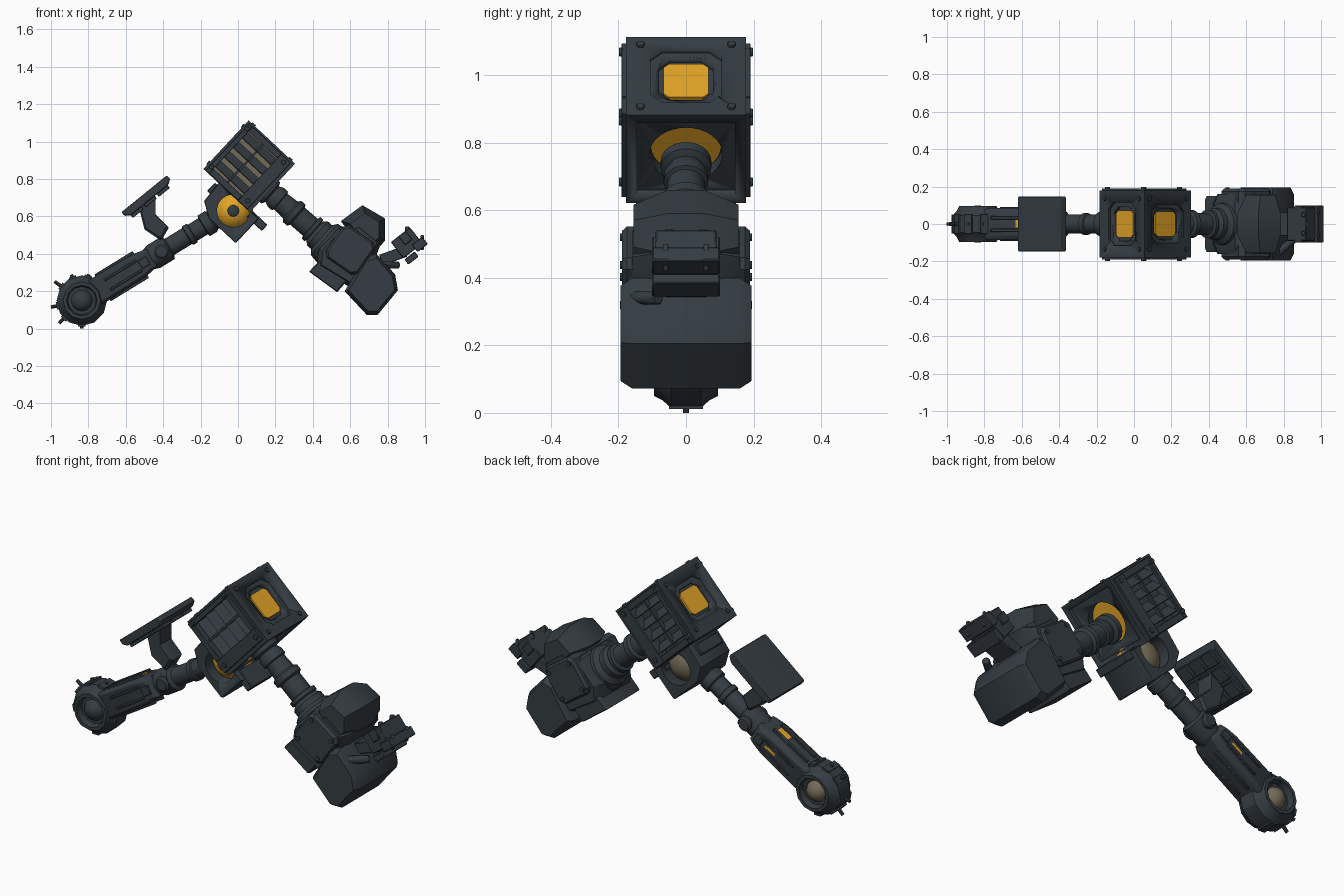
import bpy, bmesh
from math import radians, cos, sin, pi
from mathutils import Matrix, Vector

cube = bpy.data.objects.get("Cube")
if cube:
    bpy.data.objects.remove(cube, do_unlink=True)


def material(name, rgb):
    m = bpy.data.materials.new(name)
    m.use_nodes = True
    m.diffuse_color = (*rgb, 1)
    bsdf = next(n for n in m.node_tree.nodes if n.type == 'BSDF_PRINCIPLED')
    bsdf.inputs["Base Color"].default_value = (*rgb, 1)
    return m


SLATE = material("slate metal", (0.035, 0.046, 0.055))
AMBER = material("amber glow", (0.76, 0.37, 0.02))
TAN = material("tan lens", (0.17, 0.145, 0.095))
I = Matrix.Identity(4)
ALONG_Y = Matrix.Rotation(pi / 2, 4, 'Z')


def frame(x, z, deg, y=0):
    return Matrix.Translation((x, y, z)) @ Matrix.Rotation(-radians(deg), 4, 'Y')


def move(x, y, z):
    return Matrix.Translation((x, y, z))


def skin(bm, rings):
    # Joins successive rings of points into a closed solid
    vs = [[bm.verts.new(p) for p in r] for r in rings]
    n = len(vs[0])
    faces = [bm.faces.new(vs[0]), bm.faces.new(vs[-1][::-1])]
    for a, b in zip(vs, vs[1:]):
        for i in range(n):
            j = (i + 1) % n
            faces.append(bm.faces.new((a[i], b[i], b[j], a[j])))
    bmesh.ops.recalc_face_normals(bm, faces=faces)


def prism(bm, M, pts, half, chamfer=0, scale=1.0):
    # Extrudes an x-z outline along y, with optional tapered ends
    cx = sum(p[0] for p in pts) / len(pts)
    cz = sum(p[1] for p in pts) / len(pts)
    levels = [(-half, scale), (half, scale)]
    if chamfer:
        levels[1:1] = [(chamfer - half, 1), (half - chamfer, 1)]
    skin(bm, [[M @ Vector((cx + (x - cx) * s, y, cz + (z - cz) * s)) for x, z in pts]
              for y, s in levels])


def box(bm, M, loc, size):
    bmesh.ops.create_cube(bm, size=1, matrix=M @ move(*loc) @ Matrix.Diagonal((*size, 1)))


def lathe(bm, M, profile, seg=32):
    # Turns (distance, radius) pairs about local x
    skin(bm, [[M @ Vector((t, r * cos(2 * pi * k / seg), r * sin(2 * pi * k / seg)))
               for k in range(seg)] for t, r in profile])


def octagon(w, h, c):
    return [(w, h - c), (w - c, h), (c - w, h), (-w, h - c),
            (-w, c - h), (c - w, -h), (w - c, -h), (w, c - h)]


def finish(bm, name, mat=SLATE, bevel=0):
    me = bpy.data.meshes.new(name)
    bm.to_mesh(me)
    bm.free()
    me.materials.append(mat)
    ob = bpy.data.objects.new(name, me)
    bpy.context.collection.objects.link(ob)
    bpy.ops.object.select_all(action='DESELECT')
    ob.select_set(True)
    bpy.context.view_layer.objects.active = ob
    if bevel:
        b = ob.modifiers.new("bevel", 'BEVEL')
        b.width, b.segments = bevel, 1
    bpy.ops.object.shade_smooth_by_angle(angle=radians(30))
    return ob


def cut(ob, bm):
    cutter = finish(bm, "cutter")
    cutter.hide_render = True
    mod = ob.modifiers.new("cut", 'BOOLEAN')
    mod.operation, mod.object, mod.solver = 'DIFFERENCE', cutter, 'EXACT'
    bpy.context.view_layer.objects.active = ob
    bpy.ops.object.modifier_apply(modifier=mod.name)
    bpy.data.objects.remove(cutter, do_unlink=True)


def new():
    return bmesh.new()


# Main housing, with recessed windows, side vents and a round socket
B = frame(0.06, 0.868, 47)
bm = new()
box(bm, B, (0, 0, 0), (0.355, 0.356, 0.34))
housing = finish(bm, "main_housing")
FACES = [B @ move(0.1775, 0, 0) @ Matrix.Rotation(-pi / 2, 4, 'Z'),
         B @ move(0, 0, 0.17) @ Matrix.Rotation(pi / 2, 4, 'X')]
for F in FACES:
    for w, h, d in ((0.105, 0.115, 0.014), (0.08, 0.09, 0.03)):
        bm = new()
        prism(bm, F, octagon(w, h, 0.035), d)
        cut(housing, bm)
for s in (-1, 1):
    bm = new()
    box(bm, B, (0, s * 0.178, 0.025), (0.28, 0.09, 0.21))
    cut(housing, bm)
bm = new()
box(bm, B, (0, 0, -0.17), (0.29, 0.29, 0.04))
cut(housing, bm)
DOWN = B @ Matrix.Rotation(pi / 2, 4, 'Y')
bm = new()
lathe(bm, DOWN, [(0.11, 0.108), (0.2, 0.108)])
cut(housing, bm)

bm = new()
for F in FACES:
    prism(bm, F @ move(0, -0.026, 0), octagon(0.066, 0.072, 0.015), 0.008)
finish(bm, "window_glass", AMBER)
bm = new()
lathe(bm, DOWN, [(0.107, 0.104), (0.115, 0.104)])
finish(bm, "socket_disc", AMBER)

# Side panels: tilted slats, frame bars and bolts, with tan backing in front
bm = new()
box(bm, B, (0, -0.137, 0.025), (0.28, 0.008, 0.21))
finish(bm, "vent_backing", TAN)
slats, trim = new(), new()
for s in (-1, 1):
    for i in range(4):
        S = B @ move(-0.105 + i * 0.07, s * 0.158, 0.025) @ Matrix.Rotation(s * -0.75, 4, 'Z')
        box(slats, S, (0, 0, 0), (0.055, 0.006, 0.21))
    box(slats, B, (0, s * 0.165, 0.025), (0.28, 0.02, 0.012))
    for z, h in ((0.143, 0.026), (-0.115, 0.07)):
        box(trim, B, (-0.005, s * 0.182, z), (0.34, 0.018, h))
    for x in (-0.157, 0.15):
        box(trim, B, (x, s * 0.182, 0.025), (0.034, 0.018, 0.21))
    for x in (-0.14, 0.14):
        for z in (-0.12, 0.145):
            lathe(trim, B @ move(x, s * 0.18, z) @ ALONG_Y, [(-0.018, 0.014), (0.018, 0.014)], 8)
for F in FACES:
    for x in (-0.135, 0.135):
        for z in (-0.135, 0.135):
            lathe(trim, F @ move(x, 0, z) @ ALONG_Y, [(-0.007, 0.013), (0.007, 0.013)], 8)
finish(slats, "vent_slats")
finish(trim, "side_trim", bevel=0.002)

# Cradle under the housing, with the ball that carries the long arm
bm = new()
prism(bm, B, [(-0.17, -0.228), (-0.345, -0.228), (-0.35, -0.222), (-0.35, -0.03),
              (-0.3, 0.05), (-0.17, 0.06)], 0.125, 0.008, 0.97)
cradle = finish(bm, "ball_cradle")
C = B @ move(-0.232, 0, -0.1)
bm = new()
lathe(bm, C @ ALONG_Y, [(-0.2, 0.087), (0.2, 0.087)])
cut(cradle, bm)
bm = new()
bmesh.ops.create_uvsphere(bm, u_segments=32, v_segments=16, radius=0.106, matrix=C)
ball = finish(bm, "cradle_ball", AMBER)
ball.data.materials.append(TAN)
for f in ball.data.polygons:
    f.material_index = int(f.center.y > 0)
bm = new()
lathe(bm, C @ ALONG_Y, [(-0.11, 0.018), (-0.104, 0.031), (-0.09, 0.031)])
box(bm, B, (-0.185, 0, -0.23), (0.045, 0.2, 0.11))
box(bm, B, (-0.22, 0, 0.06), (0.06, 0.18, 0.03))
finish(bm, "cradle_flanges", bevel=0.004)

# Long left-hand arm running down to the hub
L = frame(-0.835, 0.15, 31.5)
bm = new()
lathe(bm, L, [(0.42, 0.06), (0.45, 0.07), (0.54, 0.07), (0.55, 0.05), (0.66, 0.05),
              (0.665, 0.058), (0.69, 0.058), (0.695, 0.05), (0.76, 0.05), (0.765, 0.064),
              (0.81, 0.064), (0.82, 0.055), (0.86, 0.055)])
lathe(bm, L @ move(0.5, 0, 0) @ ALONG_Y, [(-0.085, 0.03), (-0.075, 0.04), (0.075, 0.04), (0.085, 0.03)], 16)
finish(bm, "long_arm_tube")
bm = new()
prism(bm, L, [(0.05, -0.075), (0.36, -0.07), (0.44, -0.055), (0.44, 0.055), (0.36, 0.07), (0.05, 0.075)],
      0.085, 0.025, 0.8)
for s in (-1, 1):
    for z in (-0.03, 0.03):
        box(bm, L, (0.26, s * 0.085, z), (0.2, 0.014, 0.014))
    for y in (-0.034, 0.034):
        box(bm, L, (0.25, y, s * 0.075), (0.24, 0.02, 0.018))
    box(bm, L, (0.39, s * 0.082, 0), (0.05, 0.02, 0.05))
finish(bm, "long_arm_casing", bevel=0.003)
bm = new()
box(bm, L, (0.32, 0.002, 0.0725), (0.075, 0.04, 0.006))
box(bm, L, (0.31, 0.0835, 0), (0.07, 0.006, 0.014))
finish(bm, "arm_light_slits", AMBER)

# Spiked hub: a grooved ring, dark front dome and tan rear lens
H = move(-0.835, 0, 0.15)
bm = new()
lathe(bm, H @ ALONG_Y, [(-0.06, 0.075), (-0.095, 0.082), (-0.095, 0.1), (-0.07, 0.112), (-0.045, 0.135),
                        (0.045, 0.135), (0.07, 0.112), (0.095, 0.1), (0.095, 0.082), (0.06, 0.075)], 12)
bmesh.ops.create_uvsphere(bm, u_segments=24, v_segments=12, radius=0.06, matrix=H @ move(0, -0.04, 0))
for a, r in ((75, 0.145), (112, 0.15), (145, 0.178), (192, 0.169), (225, 0.172), (270, 0.15)):
    lathe(bm, frame(-0.835, 0.15, a), [(0.1, 0.011), (r, 0.009)], 8)
    box(bm, frame(-0.835, 0.15, a), (0.127, 0, 0), (0.024, 0.1, 0.04))
finish(bm, "spiked_hub")
bm = new()
bmesh.ops.create_uvsphere(bm, u_segments=24, v_segments=12, radius=0.06, matrix=H @ move(0, 0.04, 0))
finish(bm, "hub_rear_lens", TAN)

# Flat panel on a forked post above the arm
bm = new()
prism(bm, I, [(-0.53, 0.65), (-0.44, 0.71), (-0.44, 0.61), (-0.37, 0.54), (-0.41, 0.47), (-0.5, 0.53)],
      0.05, 0.012, 0.85)
finish(bm, "panel_post")
P = frame(-0.49, 0.705, 39)
bm = new()
prism(bm, P, [(-0.155, 0.02), (0.155, 0.02), (0.16, -0.005), (0.13, -0.025), (-0.13, -0.025), (-0.155, -0.005)],
      0.148, 0.01, 0.96)
for x in (-0.09, 0, 0.09):
    for y in (-0.09, 0, 0.09):
        box(bm, P, (x, y, -0.03), (0.075, 0.075, 0.025))
finish(bm, "flat_panel", bevel=0.003)

# Short right-hand arm with stacked collars
R = frame(0.13, 0.765, -41)
bm = new()
lathe(bm, R, [(0.01, 0.05), (0.03, 0.075), (0.06, 0.075), (0.07, 0.055), (0.095, 0.066), (0.125, 0.066),
              (0.13, 0.055), (0.2, 0.06), (0.21, 0.075), (0.24, 0.075), (0.25, 0.06), (0.34, 0.06),
              (0.345, 0.076), (0.365, 0.076), (0.37, 0.065), (0.39, 0.085), (0.42, 0.085), (0.44, 0.11),
              (0.5, 0.12)])
finish(bm, "short_arm_tube")

# Head: core, crest, chin, rear block and square side plates
PARTS = (
    ("head_core", [(0.43, 0.42), (0.54, 0.54), (0.66, 0.56), (0.77, 0.47), (0.72, 0.34), (0.6, 0.22),
                   (0.42, 0.33)], 0.16, 0.05, 0.85),
    ("head_crest", [(0.55, 0.575), (0.665, 0.66), (0.785, 0.59), (0.785, 0.47), (0.7, 0.37)], 0.155, 0.1, 0.66),
    ("head_chin", [(0.57, 0.2), (0.69, 0.072), (0.745, 0.072), (0.855, 0.205), (0.84, 0.29), (0.74, 0.4),
                   (0.68, 0.38)], 0.194, 0.035, 0.86),
    ("head_rear_block", [(0.455, 0.385), (0.38, 0.305), (0.53, 0.195), (0.6, 0.275)], 0.15, 0.02, 0.92))
for name, pts, half, chamfer, scale in PARTS:
    bm = new()
    prism(bm, I, pts, half, chamfer, scale)
    finish(bm, name)
bm = new()
Q = frame(0.6, 0.42, -35)
prism(bm, Q, octagon(0.105, 0.105, 0.025), 0.19, 0.015, 0.9)
for x in (-0.072, 0.072):
    for z in (-0.072, 0.072):
        lathe(bm, Q @ move(x, 0, z) @ ALONG_Y, [(-0.196, 0.012), (0.196, 0.012)], 8)
finish(bm, "head_side_plates")

# Sensor pod on the front of the head
bm = new()
N = frame(0.905, 0.455, 38)
box(bm, N, (0, 0, 0.005), (0.13, 0.18, 0.11))
box(bm, N, (0.05, 0, -0.045), (0.07, 0.2, 0.05))
box(bm, N, (-0.03, 0, -0.075), (0.07, 0.2, 0.035))
box(bm, frame(0.83, 0.39, 20), (0, 0, 0), (0.14, 0.13, 0.06))
for s in (-1, 1):
    box(bm, N, (0.01, s * 0.085, 0.03), (0.05, 0.03, 0.06))
    lathe(bm, frame(0.985, 0.42, 90, s * 0.06), [(0, 0.01), (0.08, 0.01)], 8)
    lathe(bm, frame(0.905, 0.455, 90, s * 0.05), [(0, 0.014), (0.09, 0.014)], 8)
lathe(bm, move(0.81, -0.12, 0.34) @ Matrix.Rotation(radians(40), 4, 'Z'),
      [(-0.06, 0.02), (0.06, 0.02)], 12)
finish(bm, "sensor_pod", bevel=0.004)
